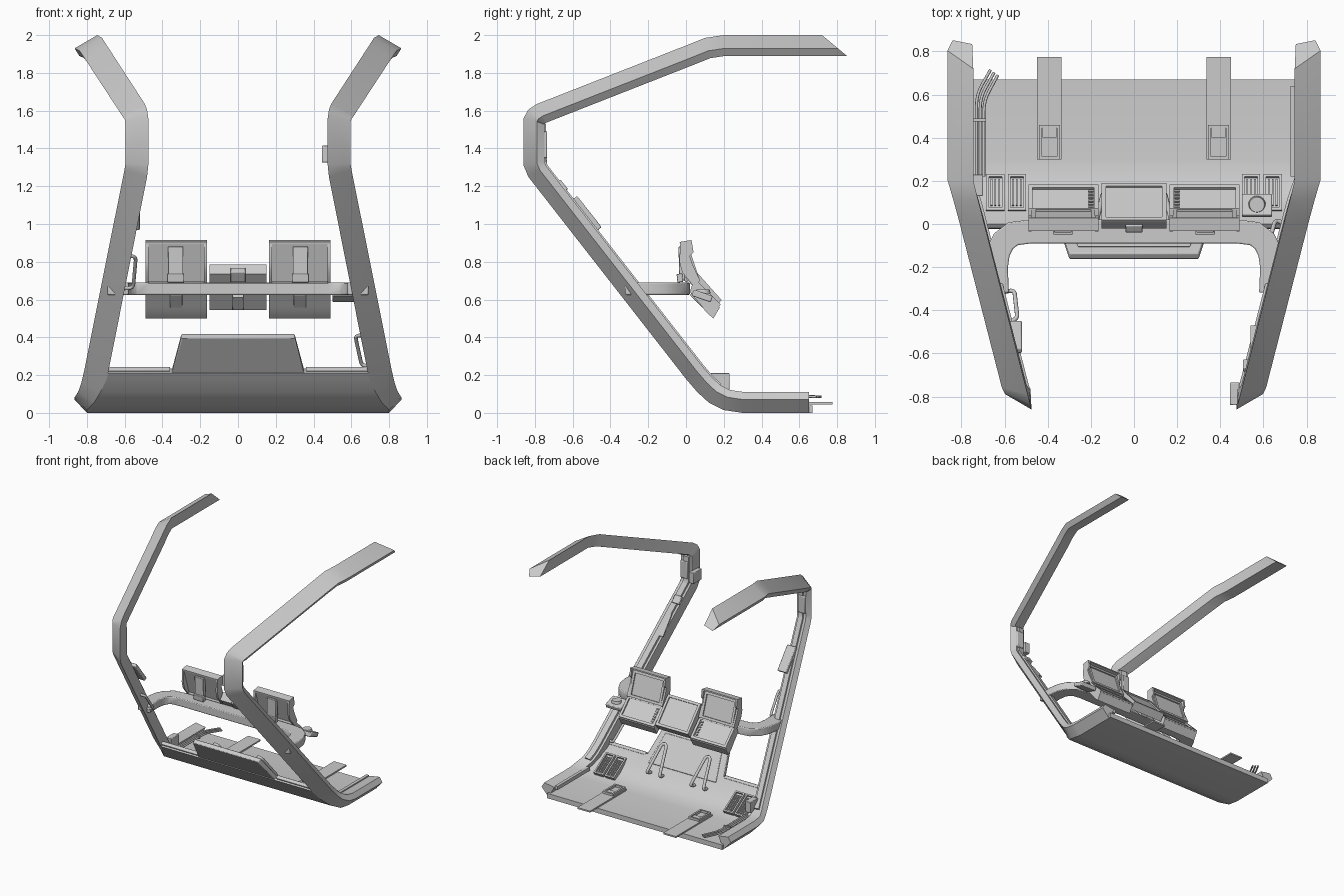
import bpy, bmesh, math
from mathutils import Vector as V

if "Cube" in bpy.data.objects:
    bpy.data.objects.remove(bpy.data.objects["Cube"])

# Side profile (y, z) of the frame: roof rail -> front pillar -> floor rail
PROFILE = [(.72, 2), (.2, 2), (.1, 1.985), (0, 1.945), (-.79, 1.635), (-.835, 1.605), (-.86, 1.56),
           (-.86, 1.31), (-.835, 1.25), (0, .18), (.06, .11), (.12, .055), (.2, .015), (.3, 0), (.65, 0)]


def rail_x(y):
    return min(.745, .475 + (y + .86) * .2547)


def floor_dx(i):
    return .055 * min(1, max(0, (i - 9) / 3))


def normals(pts):
    """Mitred inward normals of an open profile."""
    ds = [(V(b) - V(a)).normalized() for a, b in zip(pts, pts[1:])]
    ns = [V((-d.y, d.x)) for d in ds]
    out = []
    for i in range(len(pts)):
        a, b = ns[max(0, i - 1)], ns[min(i, len(ns) - 1)]
        m = (a + b).normalized()
        out.append(m / m.dot(a))
    return out


NORMALS = normals(PROFILE)


def finish(name, bm, mirror=False, bevel=0, angle=35):
    bmesh.ops.recalc_face_normals(bm, faces=bm.faces)
    me = bpy.data.meshes.new(name)
    bm.to_mesh(me)
    bm.free()
    ob = bpy.data.objects.new(name, me)
    bpy.context.collection.objects.link(ob)
    bpy.ops.object.select_all(action='DESELECT')
    ob.select_set(True)
    bpy.context.view_layer.objects.active = ob
    bpy.ops.object.shade_smooth_by_angle(angle=math.radians(angle))
    if bevel:
        m = ob.modifiers.new("bevel", 'BEVEL')
        m.width, m.segments, m.limit_method = bevel, 2, 'ANGLE'
    if mirror:
        ob.modifiers.new("mirror", 'MIRROR')
    return ob


def skin(name, rings, **kw):
    """Closed tube of quads through equal rings of points, with capped ends."""
    bm = bmesh.new()
    rs = [[bm.verts.new(p) for p in r] for r in rings]
    n = len(rs[0])
    for a, b in zip(rs, rs[1:]):
        for j in range(n):
            bm.faces.new((a[j], a[(j + 1) % n], b[(j + 1) % n], b[j]))
    bm.faces.new(rs[0])
    bm.faces.new(rs[-1])
    return finish(name, bm, **kw)


def make(name, prisms, **kw):
    """Prisms are (yz polygon, x0, x1) extruded along x."""
    bm = bmesh.new()
    for poly, x0, x1 in prisms:
        a = [bm.verts.new((x0, *p)) for p in poly]
        b = [bm.verts.new((x1, *p)) for p in poly]
        bm.faces.new(a)
        bm.faces.new(b[::-1])
        for j in range(len(a)):
            k = (j + 1) % len(a)
            bm.faces.new((a[j], b[j], b[k], a[k]))
    return finish(name, bm, **kw)


def seg(a, b, t, off=0):
    """yz strip from a to b, thickened toward its upper rear side."""
    a, b = V(a), V(b)
    d = (b - a).normalized()
    n = V((-d.y, d.x))
    return [a + n * off, b + n * off, b + n * (off + t), a + n * (off + t)]


def frame(a, b, x0, x1, w, t, off=0):
    a, b = V(a), V(b)
    d = (b - a).normalized() * w
    return [(seg(a, b, t, off), x0, x0 + w), (seg(a, b, t, off), x1 - w, x1),
            (seg(a, a + d, t, off), x0 + w, x1 - w), (seg(b - d, b, t, off), x0 + w, x1 - w)]


def tube(name, pts, r, fillet=.03):
    pts = [V(p) for p in pts]
    path = [pts[0]]
    for a, p, b in zip(pts, pts[1:], pts[2:]):
        u = p + (a - p).normalized() * min(fillet, (a - p).length * .48)
        w = p + (b - p).normalized() * min(fillet, (b - p).length * .48)
        path += [u * (1 - t) ** 2 + p * 2 * t * (1 - t) + w * t * t for t in (0, .25, .5, .75, 1)]
    path.append(pts[-1])
    cu = bpy.data.curves.new(name, 'CURVE')
    cu.dimensions, cu.bevel_depth, cu.bevel_resolution, cu.use_fill_caps = '3D', r, 2, True
    sp = cu.splines.new('POLY')
    sp.points.add(len(path) - 1)
    for q, p in zip(sp.points, path):
        q.co = (*p, 1)
    ob = bpy.data.objects.new(name, cu)
    bpy.context.collection.objects.link(ob)


# Side frames: roof rail, pillar and floor rail in one bent beam
def beam(name, section, lo, hi):
    rings = []
    for i in range(lo, hi):
        p, n, ring = V(PROFILE[i]), NORMALS[i], []
        for j, (dx, off) in enumerate(section):
            q = p + n * off
            ring.append((rail_x(p.x) + dx + (floor_dx(i) if off == 0 else 0),
                         q.x + (1.2 * off if i == 0 else 0), q.y))
        rings.append(ring)
    skin(name, rings, mirror=True, angle=30)


beam("side_frame", [(0, 0), (.12, .07), (.095, .11), (.005, .095)], 0, len(PROFILE))
beam("pillar_inner_trim", [(.02, .09), (.075, .09), (.07, .118), (.025, .112)], 6, 12)

# Lower front shell and floor
rings = []
shell = [(-.024, .21)] + PROFILE[9:14] + [(.67, 0)]
for i, (p, n) in enumerate(zip(shell, normals(shell))):
    q, x = V(p) + n * .04, rail_x(p[0]) + floor_dx(i + 8)
    rings.append([(-x, *p), (x, *p), (x, *q), (-x, *q)])
skin("floor_shell", rings)


def slope(z, off):
    """Point inward of the sloped front plane."""
    return V((-(z - .18) * .778 + .79 * off, z + .61 * off))


# Raised centre panel on the shell, with flared sides and an inner lining
for name, w0, w1, z0, z1, o0, o1 in (("centre_panel", .36, .30, .17, .395, .004, .04),
                                     ("centre_panel_lining", .31, .26, .16, .36, .04, .05)):
    skin(name, [[(s * w, *slope(z, o)) for s, o in ((-1, o0), (1, o0), (1, o1), (-1, o1))]
                for w, z in ((w0, z0), (w1, z1))], bevel=.006)
make("shell_edge_rail", [(seg(slope(.22, .012), slope(.20, .012), .03), .36, .70)], mirror=True, bevel=.004)

# Pedal stirrups
for s in (-1, 1):
    tube("pedal_stirrup", [(s * .2 + x, *slope(z, o)) for x, z, o in
         ((-.055, .11, .05), (-.06, .09, .1), (-.02, .29, .1), (.02, .29, .1), (.06, .09, .1), (.055, .11, .05))], .012)

# Foot vents: framed slats
vents = []
for x0, x1 in ((.50, .585), (.60, .685)):
    a, b = (.055, .165), (.22, .06)
    vents += [(seg(a, b, .03, -.025), x0, x1)] + frame(a, b, x0, x1, .012, .02)
    for k in range(3):
        x = x0 + .021 + k * .018
        vents.append((seg((.08, .149), (.20, .073), .014), x, x + .008))
make("foot_vents", vents, mirror=True)

# Seat slide plates with latch frames
make("slide_plate", [(seg((.30, .045), (.775, .045), .012), .335, .45)], mirror=True)
make("slide_latch", frame((.30, .055), (.46, .055), .343, .44, .014, .02)
     + [(seg((.40, .055), (.45, .055), .014), .36, .425)], mirror=True)

# Dash crossbar, curving forward into the pillars
half = [(-.635, -.32), (-.64, -.2), (-.63, -.13), (-.605, -.08), (-.56, -.045), (-.48, -.035)]
path = half + [(-x, y) for x, y in reversed(half)]
rings = []
for p, n in zip(path, normals(path)):
    a, b = V(p) + n * .055, V(p) - n * .055
    rings.append([(*a, .625), (*b, .625), (*b, .69), (*a, .69)])
skin("dash_crossbar", rings, bevel=.006)

# Upper monitors: slab, shaped cheeks, visor and bezel
cheek = [(-.03, .9), (.03, .91), (.04, .85), (.02, .83), (.028, .8), (.075, .7), (.04, .67), (-.02, .745), (-.035, .8)]
up_a, up_b = (-.03, .90), (.045, .675)
make("upper_monitor", [(seg(up_a, up_b, .025), .165, .49), (cheek, .165, .18), (cheek, .475, .49),
                       (seg((-.032, .895), (.03, .905), .01), .165, .49)]
     + frame((-.022, .885), (.044, .69), .18, .475, .02, .01, .022), mirror=True)

# Lower monitors: tilted body, bezel and button column
low = [(.04, .70), (.18, .56), (.145, .50), (.105, .535), (.08, .57), (.02, .64)]
la, lb = (.045, .695), (.175, .565)
make("lower_monitor", [(low, .165, .49)] + frame(la, lb, .165, .49, .02, .012), mirror=True, angle=20)
make("monitor_buttons", [(seg((.07 + k * .015, .67 - k * .015), (.077 + k * .015, .663 - k * .015), .01), .188, .212)
                         for k in range(6)], mirror=True)

# Centre display
ca, cb = (.012, .78), (.182, .59)
make("centre_display", [([ca, cb, (.145, .545), (-.02, .735)], -.15, .15)] + frame(ca, cb, -.15, .15, .02, .01))
make("centre_display_mount", [(seg((-.04, .745), (0, .69), .04), -.04, .04),
                              (seg((.06, .62), (.125, .55), .03, -.01), -.03, .03)], bevel=.004)

# Rear brackets and clips of the outer monitors
make("monitor_bracket", [(seg((-.04, .88), (-.035, .70), .03), .29, .37), (seg((-.05, .735), (-.045, .69), .03), .285, .375),
                         (seg((.02, .625), (.09, .555), .03), .295, .36)], mirror=True, bevel=.004)

# Control tray with dial, right of the monitors
make("control_tray", [(seg((.03, .62), (.13, .585), .035), .50, .64)], bevel=.006)
bm = bmesh.new()
bmesh.ops.create_cone(bm, cap_ends=True, segments=24, radius1=.04, radius2=.035, depth=.02)
bmesh.ops.translate(bm, verts=bm.verts, vec=(.57, .09, .643))
finish("control_dial", bm)

# Grab handles on the pillars
tube("left_grab_handle", [(-.625, -.32, .66), (-.555, -.305, .66), (-.54, -.44, .83), (-.60, -.46, .83)], .01)
tube("right_grab_handle", [(.70, .0, .25), (.655, .02, .25), (.62, -.11, .41), (.67, -.14, .41)], .01)

# Boxes mounted on the pillars
make("right_pillar_switch_box", [(seg((-.84, 1.325), (-.735, 1.325), .09), .445, .49)], bevel=.004)
make("pillar_vertical_pad", [(seg((-.765, 1.49), (-.765, 1.35), .03), .505, .57)], mirror=True, bevel=.006)
make("left_pillar_box", [(seg((-.60, 1.13), (-.47, .965), .03), -.60, -.52)], bevel=.006)
make("right_pillar_pad", [(seg((-.685, 1.22), (-.645, 1.17), .025), .505, .57)], bevel=.005)
make("right_pillar_plate", [(seg((-.59, 1.10), (-.48, .96), .012), .54, .59)])
make("left_rail_box", [(seg((.13, .12), (.23, .12), .09), -.75, -.70)], bevel=.004)

# Hoses along the left rail with a clip; strip on the right rail
for k in range(3):
    x = -.73 + k * .017
    tube("hose", [(x, .22, .09), (x, .60 - k * .015, .09), (x + .065, .715 - k * .012, .085)], .007, .05)
make("hose_clip", [(seg((.475, .08), (.49, .08), .024), -.745, -.685)])
make("right_rail_strip", [(seg((.22, .075), (.64, .075), .03), .725, .75)])
